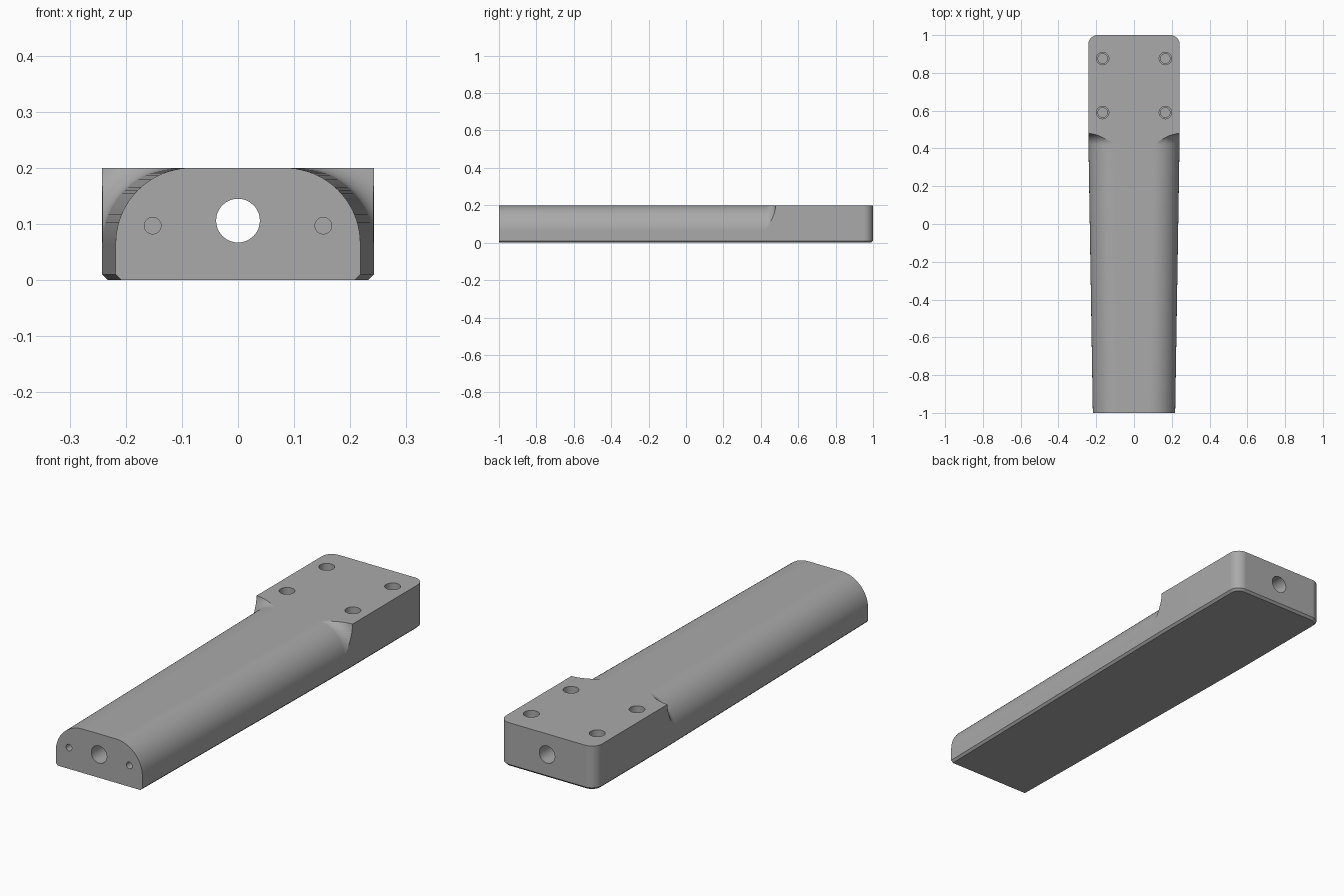
import bpy
import bmesh
from math import radians, pi, sin, cos, sqrt
from mathutils import Matrix, Vector

cube = bpy.data.objects.get("Cube")
if cube:
    bpy.data.objects.remove(cube, do_unlink=True)

HEIGHT, BACK_HALF, FRONT_HALF = 0.2, 0.242, 0.218
FLARE_START, COVE, ROUND = 0.423, 0.056, 0.135
FLARE_END = FLARE_START + COVE

grey = bpy.data.materials.new("plain grey")
grey.use_nodes = True
grey.diffuse_color = (0.4, 0.4, 0.4, 1)
grey.node_tree.nodes["Principled BSDF"].inputs["Base Color"].default_value = grey.diffuse_color


def half_width(y):
    t = min(1, (y + 1) / (FLARE_END + 1))
    return FRONT_HALF + (BACK_HALF - FRONT_HALF) * t


def loft(name, sections):
    """Closed solid through matching rings of points."""
    bm = bmesh.new()
    rings = [[bm.verts.new(p) for p in ring] for ring in sections]
    for a, b in zip(rings, rings[1:]):
        for i in range(len(a)):
            j = (i + 1) % len(a)
            bm.faces.new((a[i], a[j], b[j], b[i]))
    bm.faces.new(rings[0])
    bm.faces.new(rings[-1])
    bmesh.ops.recalc_face_normals(bm, faces=bm.faces)
    mesh = bpy.data.meshes.new(name)
    bm.to_mesh(mesh)
    bm.free()
    obj = bpy.data.objects.new(name, mesh)
    bpy.context.collection.objects.link(obj)
    return obj


def outline(z, inset):
    """Tapered plan shape with rounded back corners."""
    corner = 0.05
    right = [(FRONT_HALF - inset, -1), (BACK_HALF - inset, FLARE_END)]
    for i in range(13):
        a = pi / 2 * i / 12
        r = corner - inset
        right.append((BACK_HALF - corner + r * cos(a), 1 - corner + r * sin(a)))
    left = [(-x, y) for x, y in reversed(right)]
    return [(x, y, z) for x, y in right + left]


def round_section(y, radius, side):
    """Corner waste outside the rounded upper edge."""
    cx, cz, far = half_width(y) - ROUND, HEIGHT - ROUND, 0.4
    arc = [(cx + radius * cos(a), cz + radius * sin(a))
           for a in (pi / 2 * i / 28 for i in range(29))]
    ring = arc + [(cx, far), (far, far), (far, cz)]
    return [(side * x, y, z) for x, z in ring]


def drill(name, start, direction, steps):
    """Stepped round cutter; steps are (depth, radius)."""
    turn = Vector(direction).to_track_quat("Z", "Y").to_matrix().to_4x4()
    place = Matrix.Translation(start) @ turn
    return loft(name, [[place @ Vector((r * cos(i * pi / 20), r * sin(i * pi / 20), d))
                        for i in range(40)] for d, r in steps])


# Main block with a bevelled underside
body = loft("handle_body", [outline(0, 0.01), outline(0.01, 0), outline(HEIGHT, 0)])
body.data.materials.append(grey)

# Rounded grip edges ending in a coved flare
cutters = []
for side in (-1, 1):
    sections = [round_section(-1.1, ROUND, side), round_section(FLARE_START, ROUND, side)]
    for i in range(1, 13):
        a = pi / 2 * i / 12
        sections.append(round_section(FLARE_START + COVE * sin(a),
                                      ROUND + COVE * (1 - cos(a)), side))
    cutters.append(loft("edge_cutter", sections))

# Bore along the whole length
cutters.append(drill("bore_cutter", (0, -1.1, 0.106), (0, 1, 0), [(0, 0.039), (2.2, 0.039)]))

# Pin holes in the front and stepped bolt holes in the top
for side in (-1, 1):
    cutters.append(drill("pin_cutter", (side * 0.152, -1.05, 0.097), (0, 1, 0),
                         [(0, 0.0148), (0.25, 0.0148)]))
    for y in (0.59, 0.876):
        cutters.append(drill("bolt_cutter", (side * 0.166, y, 0.25), (0, 0, -1),
                             [(0, 0.033), (0.15, 0.033), (0.15, 0.025), (0.2, 0.025)]))

# Carve the block
bpy.ops.object.select_all(action="DESELECT")
bpy.context.view_layer.objects.active = body
body.select_set(True)
for cutter in cutters:
    cut = body.modifiers.new("cut", "BOOLEAN")
    cut.operation = "DIFFERENCE"
    cut.solver = "EXACT"
    cut.object = cutter
    bpy.ops.object.modifier_apply(modifier=cut.name)
    bpy.data.objects.remove(cutter, do_unlink=True)

# Smooth curves, crisp edges
bpy.ops.object.shade_smooth_by_angle(angle=radians(20))
weighted = body.modifiers.new("flat face normals", "WEIGHTED_NORMAL")
weighted.keep_sharp = True
